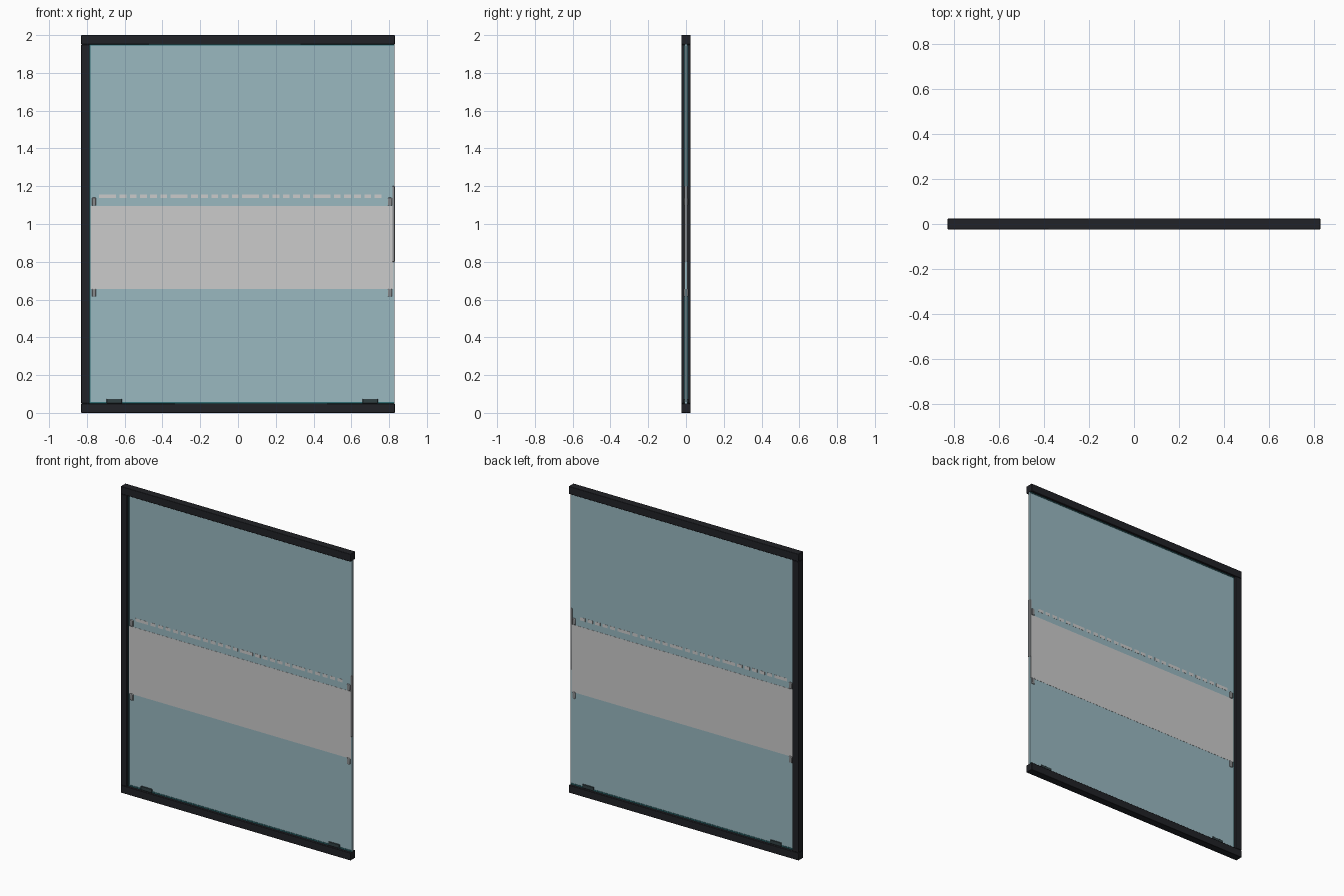
import bpy

if "Cube" in bpy.data.objects:
    bpy.data.objects.remove(bpy.data.objects["Cube"])


def material(name, color):
    m = bpy.data.materials.new(name)
    m.diffuse_color = color
    m.use_nodes = True
    m.node_tree.nodes["Principled BSDF"].inputs["Base Color"].default_value = m.diffuse_color
    return m


DARK = material("dark_metal", (0.015, 0.016, 0.02, 1))
GLASS = material("tinted_glass", (0.32, 0.48, 0.53, 0.45))
FILM = material("frosted_film", (0.75, 0.75, 0.77, 0.6))
SEAL = material("teal_seal", (0.03, 0.16, 0.18, 1))
STEEL = material("steel", (0.25, 0.26, 0.27, 1))
BLOCK = material("block_rubber", (0.03, 0.05, 0.055, 1))


def box(name, x, y, z, mat, bevel=0.0, segments=2):
    """Box from (min, max) pairs per axis, with optional bevel."""
    bpy.ops.mesh.primitive_cube_add(
        size=1, location=[(a + b) / 2 for a, b in (x, y, z)])
    ob = bpy.context.object
    ob.name = name
    ob.scale = [b - a for a, b in (x, y, z)]
    bpy.ops.object.transform_apply(location=False, rotation=False, scale=True)
    ob.data.materials.append(mat)
    if bevel:
        mod = ob.modifiers.new("bevel", "BEVEL")
        mod.width = bevel
        mod.segments = segments
        bpy.ops.object.shade_smooth_by_angle()
    return ob


def both(d):
    return (-d, d)


LEFT, RIGHT, INNER = -0.83, 0.83, -0.785

# frame: top rail, bottom rail and left post
box("top_rail", (LEFT, RIGHT), both(0.025), (1.95, 2.0), DARK, 0.003)
box("bottom_rail", (LEFT, RIGHT), both(0.025), (0.0, 0.05), DARK, 0.003)
box("left_post", (LEFT, INNER), both(0.025), (0.05, 1.95), DARK, 0.003)

# glass sheet and its seals in the rails and post
box("glass_panel", (INNER, 0.829), both(0.006), (0.05, 1.95), GLASS)
box("bottom_seal", (INNER, 0.828), both(0.009), (0.049, 0.058), SEAL)
box("top_seal", (INNER, 0.828), both(0.009), (1.945, 1.951), SEAL)
box("post_seal", (INNER - 0.001, INNER + 0.004), both(0.009), (0.058, 1.945), SEAL)

# frosted band and dashed visibility strip on both faces
for side, s in (("front", -1), ("back", 1)):
    y = tuple(sorted((s * 0.006, s * 0.007)))
    box(side + "_frosted_band", (INNER + 0.004, 0.822), y, (0.655, 1.095), FILM)
    x, i = -0.735, 0
    while x < 0.77:
        w = 0.09 if i % 6 == 0 else 0.036
        box(side + "_dash", (x, min(x + w, 0.775)), y, (1.137, 1.157), FILM)
        x += w + 0.018
        i += 1

# clips gripping the glass above and below the band
for cx in (-0.762, 0.804):
    for cz in (1.118, 0.636):
        box("clip", (cx - 0.011, cx + 0.011), both(0.012),
            (cz - 0.021, cz + 0.021), STEEL, 0.004)

# edge pull on the free side
box("edge_pull", (0.817, 0.83), both(0.009), (0.8, 1.2), STEEL, 0.002)

# setting blocks on the bottom rail
for cx in (-0.655, 0.7):
    box("setting_block", (cx - 0.04, cx + 0.04), both(0.012),
        (0.05, 0.074), BLOCK, 0.002)
